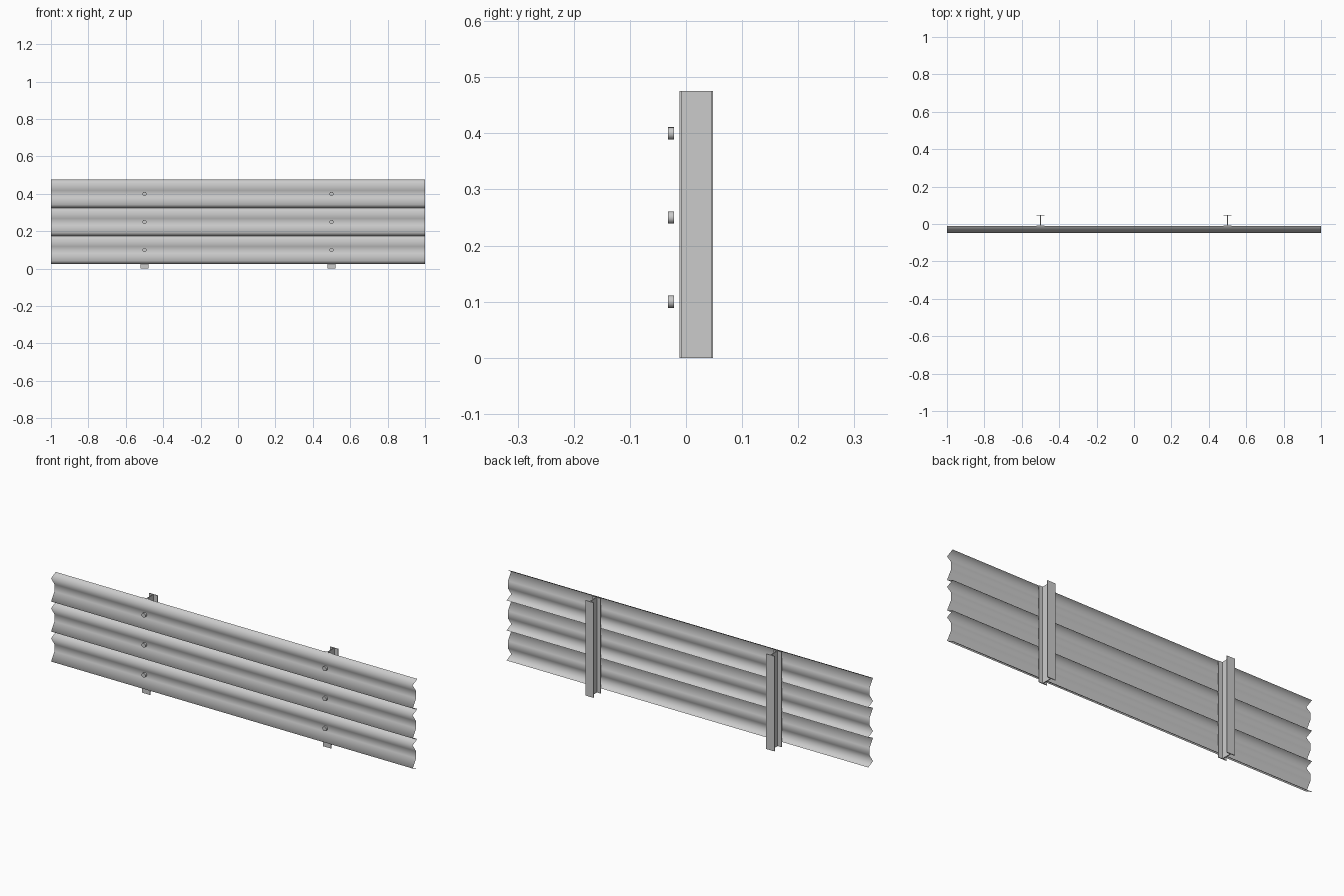
import bpy, bmesh, math
from mathutils import Matrix

if "Cube" in bpy.data.objects:
    bpy.data.objects.remove(bpy.data.objects["Cube"])


def make_object(name, bm, angle=None):
    me = bpy.data.meshes.new(name)
    bm.to_mesh(me)
    bm.free()
    ob = bpy.data.objects.new(name, me)
    bpy.context.collection.objects.link(ob)
    for p in me.polygons:
        p.use_smooth = True
    if angle is not None:
        bpy.ops.object.select_all(action='DESELECT')
        ob.select_set(True)
        bpy.context.view_layer.objects.active = ob
        bpy.ops.object.shade_smooth_by_angle(angle=math.radians(angle))
    return ob


# corrugated rail: (y, height offset) upper half, mirrored for the lower half
HALF = [(-0.011, 0.0755), (-0.0485, 0.058), (-0.0215, 0.018)]
PROFILE = HALF + [(y, -z) for y, z in reversed(HALF)]


def rail(name, zc):
    bm = bmesh.new()
    cols = [[bm.verts.new((x, y, zc + z)) for y, z in PROFILE] for x in (-1, 1)]
    for i in range(len(PROFILE) - 1):
        bm.faces.new((cols[0][i], cols[0][i + 1], cols[1][i + 1], cols[1][i]))
    make_object(name, bm)


# I-beam post: half outline mirrored, then extruded upward
def post(name, x):
    w, t, web, y0, y1 = 0.0225, 0.004, 0.002, -0.0115, 0.0485
    half = [(w, y0), (w, y0 + t), (web, y0 + t), (web, y1 - t), (w, y1 - t), (w, y1)]
    outline = half + [(-a, b) for a, b in reversed(half)]
    bm = bmesh.new()
    face = bm.faces.new([bm.verts.new((x + a, b, 0)) for a, b in outline])
    ext = bmesh.ops.extrude_face_region(bm, geom=[face])
    top = [v for v in ext['geom'] if isinstance(v, bmesh.types.BMVert)]
    bmesh.ops.translate(bm, verts=top, vec=(0, 0, 0.4755))
    # close the bottom if the extrusion consumed the source face
    bmesh.ops.holes_fill(bm, edges=[e for e in bm.edges if e.is_boundary], sides=0)
    bmesh.ops.recalc_face_normals(bm, faces=bm.faces)
    make_object(name, bm, 30)


# bolt head lying along y
def bolt(name, x, z):
    bm = bmesh.new()
    m = Matrix.Translation((x, -0.0265, z)) @ Matrix.Rotation(math.pi / 2, 4, 'X')
    bmesh.ops.create_cone(bm, cap_ends=True, segments=16, radius1=0.011,
                          radius2=0.011, depth=0.011, matrix=m)
    make_object(name, bm, 35)


for i, zc in enumerate((0.1, 0.25, 0.4)):
    rail(f"rail_{i + 1}", zc)
    for side, x in (("left", -0.5), ("right", 0.5)):
        bolt(f"bolt_{side}_{i + 1}", x, zc)

for side, x in (("left", -0.5), ("right", 0.5)):
    post(f"post_{side}", x)
